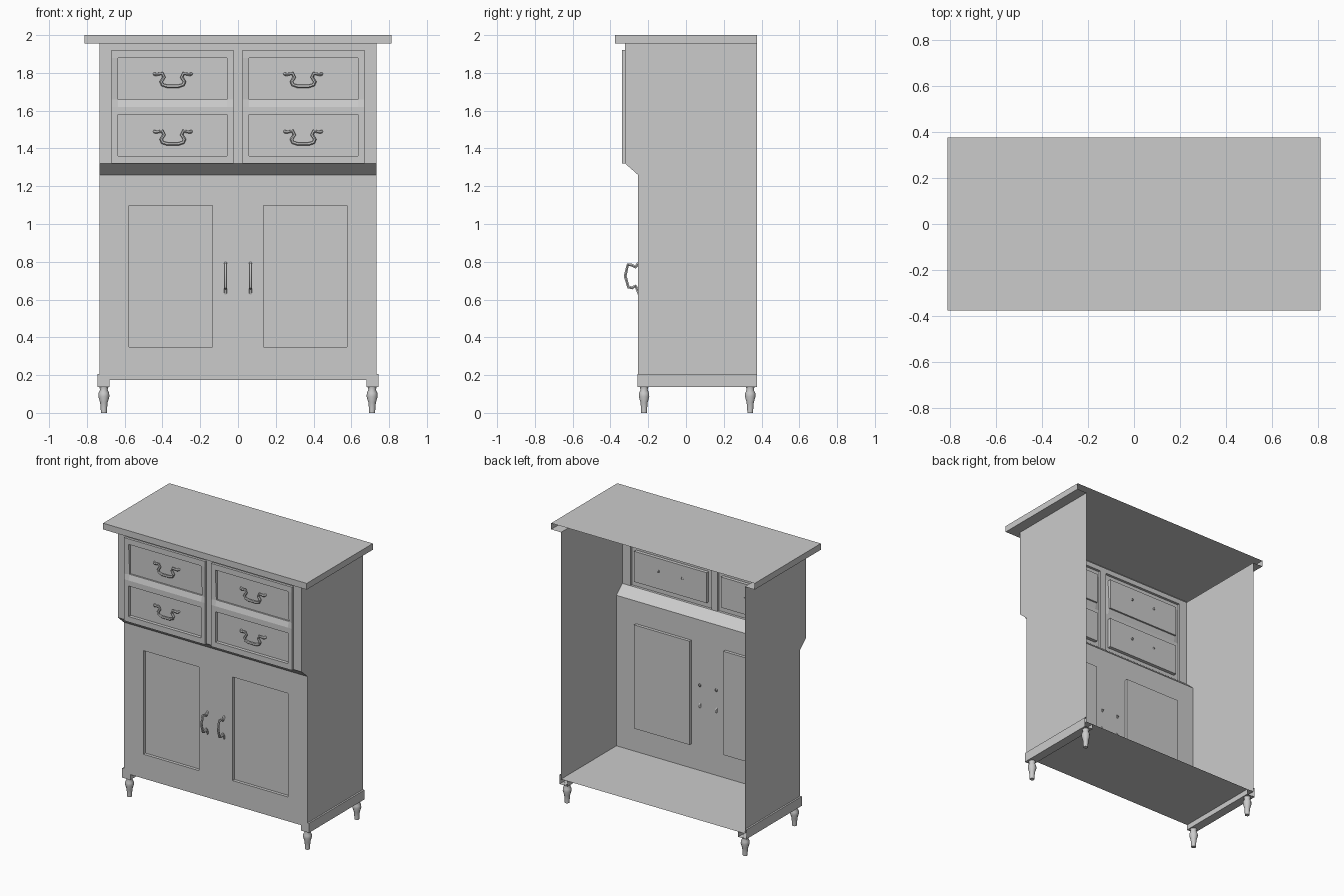
import bpy, bmesh, math
from mathutils import Vector

if "Cube" in bpy.data.objects:
    bpy.data.objects.remove(bpy.data.objects["Cube"])

W, YB = 0.733, 0.377            # half body width, open back plane
Y_UP, Y_LOW = -0.322, -0.254    # upper and lower front planes


def finish(name, bm, smooth=False):
    bmesh.ops.remove_doubles(bm, verts=bm.verts, dist=1e-5)
    bmesh.ops.recalc_face_normals(bm, faces=bm.faces)
    me = bpy.data.meshes.new(name)
    bm.to_mesh(me)
    bm.free()
    ob = bpy.data.objects.new(name, me)
    bpy.context.collection.objects.link(ob)
    if smooth:
        bpy.ops.object.select_all(action='DESELECT')
        ob.select_set(True)
        bpy.context.view_layer.objects.active = ob
        bpy.ops.object.shade_smooth_by_angle(angle=math.radians(40))
    return ob


def face(bm, pts):
    bm.faces.new([bm.verts.new(p) for p in pts])


def relief(name, xs, zs, depth):
    """Stepped front: depth(cx, cz, x, z) gives y at a corner of the cell centred on cx, cz."""
    bm = bmesh.new()
    mx = [(a + b) / 2 for a, b in zip(xs, xs[1:])]
    mz = [(a + b) / 2 for a, b in zip(zs, zs[1:])]

    def wall(c1, c2, p, q):
        a = [(x, depth(*c1, x, z), z) for x, z in (p, q)]
        b = [(x, depth(*c2, x, z), z) for x, z in (q, p)]
        if abs(a[0][1] - b[1][1]) + abs(a[1][1] - b[0][1]) > 1e-4:
            face(bm, a + b)

    for i, cx in enumerate(mx):
        for j, cz in enumerate(mz):
            x0, x1, z0, z1 = xs[i], xs[i + 1], zs[j], zs[j + 1]
            face(bm, [(x, depth(cx, cz, x, z), z)
                      for x, z in ((x0, z0), (x1, z0), (x1, z1), (x0, z1))])
            if i:
                wall((mx[i - 1], cz), (cx, cz), (x0, z0), (x0, z1))
            if j:
                wall((cx, mz[j - 1]), (cx, cz), (x0, z0), (x1, z0))
    return finish(name, bm)


# Drawer front: two raised frames with four sunken drawer panels
def drawer_depth(cx, cz, x, z):
    ax = abs(cx)
    if not (0.024 < ax < 0.67 and cz < 1.92):
        return Y_UP
    if 0.057 < ax < 0.635 and (1.36 < cz < 1.58 or 1.66 < cz < 1.88):
        return -0.316
    if abs(z - 1.66) < 1e-4 and 0.056 < abs(x) < 0.636:
        return -0.328           # sloped rail under the upper drawers
    return -0.34


half = [0.024, 0.057, 0.635, 0.67, W]
relief("drawer_front", [-x for x in reversed(half)] + half,
       [1.32, 1.36, 1.58, 1.62, 1.66, 1.88, 1.92, 1.955], drawer_depth)


# Door front with two sunken panels
def door_depth(cx, cz, x, z):
    sunk = 0.135 < abs(cx) < 0.577 and 0.35 < cz < 1.097
    return Y_LOW + 0.022 if sunk else Y_LOW


half = [0.135, 0.577, W]
relief("door_front", [-x for x in reversed(half)] + half,
       [0.175, 0.35, 1.097, 1.26], door_depth)

# Sloped ledge, with the step under the raised frames
bm = bmesh.new()
face(bm, [(-W, Y_LOW, 1.26), (W, Y_LOW, 1.26), (W, Y_UP, 1.32), (-W, Y_UP, 1.32)])
for s in (-1, 1):
    face(bm, [(s * 0.024, Y_UP, 1.32), (s * 0.67, Y_UP, 1.32),
              (s * 0.67, -0.34, 1.32), (s * 0.024, -0.34, 1.32)])
finish("sloped_ledge", bm)

# Side panels
for s, side in ((-1, "left"), (1, "right")):
    bm = bmesh.new()
    face(bm, [(s * W, y, z) for y, z in ((YB, 0.175), (YB, 1.955), (Y_UP, 1.955),
                                         (Y_UP, 1.32), (Y_LOW, 1.26), (Y_LOW, 0.175))])
    finish(side + "_side", bm)

    # Base rail, open at the back like the rest of the shell
    bm = bmesh.new()
    prof = [(0.733, 0.205), (0.745, 0.205), (0.745, 0.137), (0.68, 0.137), (0.68, 0.175)]
    for (xa, za), (xb, zb) in zip(prof, prof[1:]):
        face(bm, [(s * xa, -0.256, za), (s * xb, -0.256, zb), (s * xb, YB, zb), (s * xa, YB, za)])
    face(bm, [(s * x, -0.256, z) for x, z in prof[1:4] + [(0.68, 0.205)]])
    finish(side + "_base_rail", bm)

# Floor
bm = bmesh.new()
face(bm, [(-W, Y_LOW, 0.175), (W, Y_LOW, 0.175), (W, YB, 0.175), (-W, YB, 0.175)])
finish("floor", bm)

# Top: hollow slab with overhang strips underneath, open at the back
bm = bmesh.new()
X, Y, Z0, Z1 = 0.812, -0.377, 1.955, 2.0
face(bm, [(-X, Y, Z1), (X, Y, Z1), (X, YB, Z1), (-X, YB, Z1)])
face(bm, [(-X, Y, Z0), (X, Y, Z0), (X, Y, Z1), (-X, Y, Z1)])
face(bm, [(-X, Y, Z0), (X, Y, Z0), (W, Y_UP, Z0), (-W, Y_UP, Z0)])
for s in (-1, 1):
    face(bm, [(s * X, Y, Z0), (s * X, YB, Z0), (s * X, YB, Z1), (s * X, Y, Z1)])
    face(bm, [(s * X, Y, Z0), (s * X, YB, Z0), (s * W, YB, Z0), (s * W, Y_UP, Z0)])
finish("top_slab", bm)

# Turned feet
foot = [(0, 0), (0.016, 0), (0.017, 0.025), (0.02, 0.055), (0.029, 0.085),
        (0.028, 0.105), (0.02, 0.122), (0.024, 0.138)]
for x in (-0.71, 0.71):
    for y in (-0.222, 0.34):
        bm = bmesh.new()
        vs = [bm.verts.new((x + r, y, z)) for r, z in foot]
        es = [bm.edges.new(p) for p in zip(vs, vs[1:])]
        bmesh.ops.spin(bm, geom=vs + es, cent=(x, y, 0), axis=(0, 0, 1),
                       angle=math.tau, steps=10, use_duplicate=False)
        finish(("front" if y < 0 else "back") + "_foot", bm, smooth=True)


# Handles: tube swept along a short path
def tube(name, pts, r=0.009):
    cu = bpy.data.curves.new(name, 'CURVE')
    cu.dimensions = '3D'
    cu.bevel_depth, cu.bevel_resolution = r, 1
    sp = cu.splines.new('POLY')
    sp.points.add(len(pts) - 1)
    for p, c in zip(sp.points, pts):
        p.co = (*c, 1)
    ob = bpy.data.objects.new(name + "_path", cu)
    bpy.context.collection.objects.link(ob)
    me = bpy.data.meshes.new_from_object(ob.evaluated_get(bpy.context.evaluated_depsgraph_get()))
    bpy.data.objects.remove(ob)
    bm = bmesh.new()
    bm.from_mesh(me)
    bpy.data.meshes.remove(me)
    finish(name, bm, smooth=True)


# Drawer pulls hang inside the drawer recesses
bail = [(0.098, -0.312, 0.03), (0.09, -0.326, 0.026), (0.056, -0.33, 0.032), (0.047, -0.33, 0.012),
        (0.062, -0.33, -0.012), (0.055, -0.33, -0.028), (0.03, -0.33, -0.036)]
path = [(-x, y, z) for x, y, z in bail] + list(reversed(bail))
for cx in (-0.345, 0.345):
    for cz in (1.765, 1.46):
        tube("drawer_handle", [(cx + x, y, cz + z) for x, y, z in path])

# Door pulls stand out from the doors
pull = [(-0.248, 0.63), (-0.258, 0.655), (-0.268, 0.672), (-0.285, 0.662), (-0.305, 0.666),
        (-0.322, 0.725), (-0.308, 0.785), (-0.286, 0.782), (-0.268, 0.772), (-0.258, 0.785), (-0.248, 0.795)]
for s in (-1, 1):
    tube("door_handle", [(s * 0.066, y, z) for y, z in pull])
